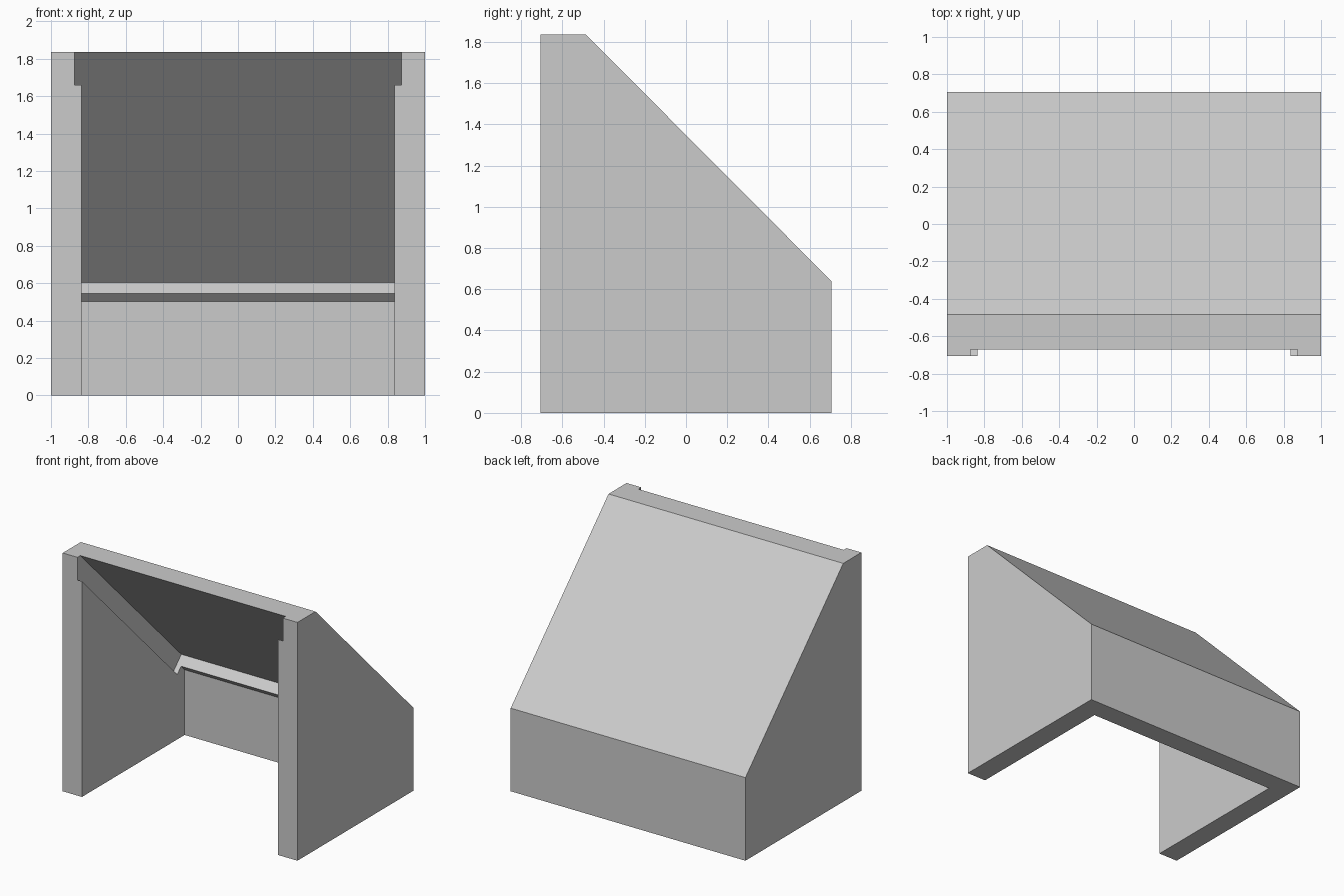
import bpy
import bmesh

# Remove the default cube
if "Cube" in bpy.data.objects:
    bpy.data.objects.remove(bpy.data.objects["Cube"], do_unlink=True)

grey = bpy.data.materials.new("light_grey")
grey.use_nodes = True
colour = (0.6, 0.6, 0.6, 1.0)
grey.diffuse_color = colour
grey.node_tree.nodes["Principled BSDF"].inputs["Base Color"].default_value = colour


def prism(name, half_width, profile):
    """Extrude a side profile of (y, z) points across x."""
    bm = bmesh.new()
    face = bm.faces.new([bm.verts.new((-half_width, y, z)) for y, z in profile])
    extruded = bmesh.ops.extrude_face_region(bm, geom=[face])["geom"]
    verts = [g for g in extruded if isinstance(g, bmesh.types.BMVert)]
    bmesh.ops.translate(bm, verts=verts, vec=(2 * half_width, 0, 0))
    bmesh.ops.recalc_face_normals(bm, faces=bm.faces)
    mesh = bpy.data.meshes.new(name)
    bm.to_mesh(mesh)
    bm.free()
    mesh.materials.append(grey)
    obj = bpy.data.objects.new(name, mesh)
    bpy.context.collection.objects.link(obj)
    return obj


def cut(target, cutter):
    """Subtract the cutter from the target, then discard it."""
    cutter.hide_render = True
    mod = target.modifiers.new("cut", "BOOLEAN")
    mod.operation = "DIFFERENCE"
    mod.solver = "EXACT"
    mod.object = cutter
    bpy.context.view_layer.objects.active = target
    bpy.ops.object.modifier_apply(modifier=mod.name)
    bpy.data.objects.remove(cutter, do_unlink=True)


# Housing with a sloping back
housing = prism("sloped_housing", 1.0, [
    (-0.705, 0), (0.705, 0), (0.705, 0.64), (-0.485, 1.835), (-0.705, 1.835)])

# Hollow interior, open at the front and underneath
cut(housing, prism("interior_cutter", 0.836, [
    (-0.9, -0.1), (0.545, -0.1), (0.545, 0.502), (-0.9, 1.947)]))

# Wider slanted slot under the roof, ending in a ledge at the back
cut(housing, prism("panel_slot_cutter", 0.875, [
    (0.56, 0.605), (0.455, 0.5), (-0.9, 1.855), (-0.9, 2.065)]))
